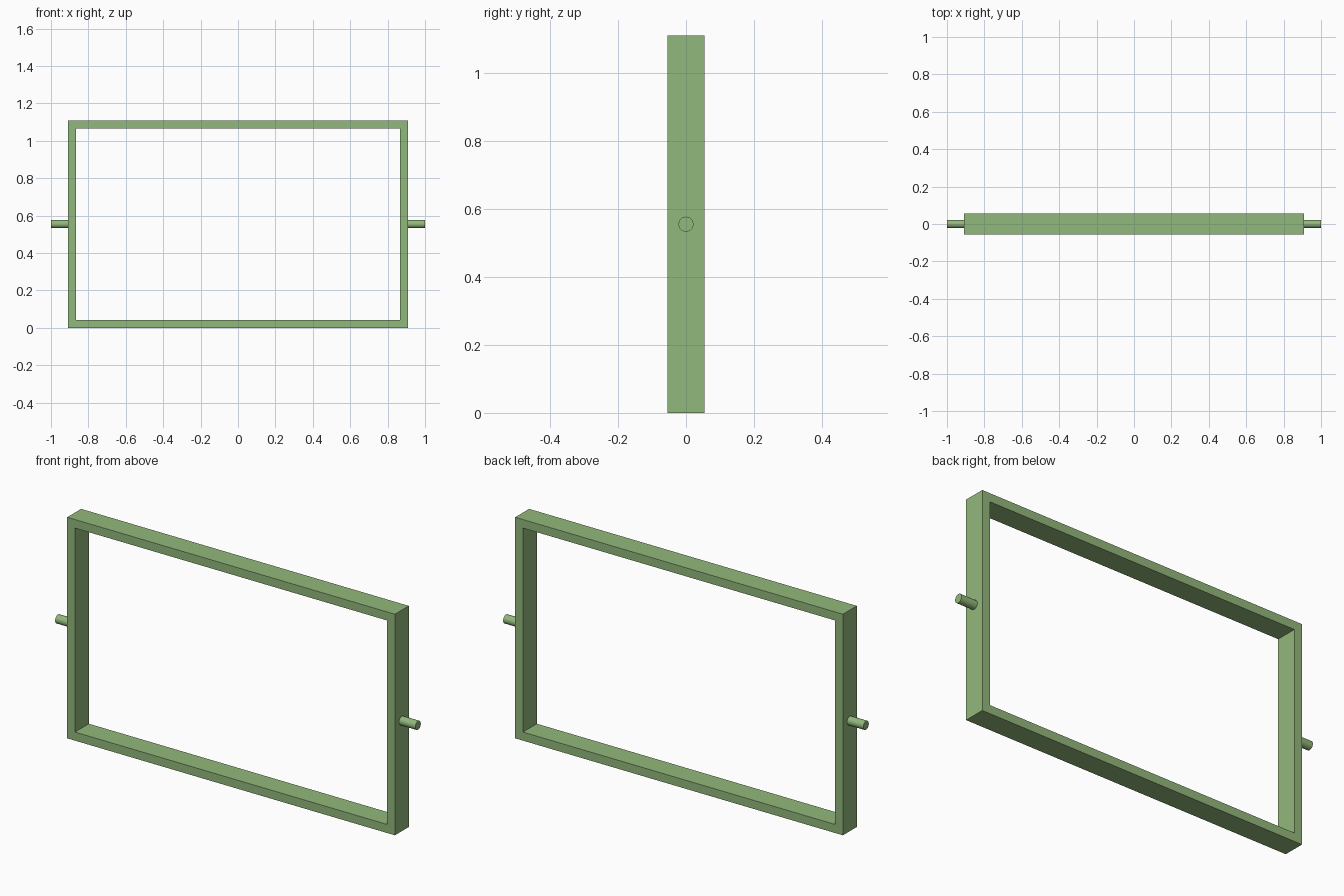
import bpy, bmesh, math

if "Cube" in bpy.data.objects:
    bpy.data.objects.remove(bpy.data.objects["Cube"])

W, H, D, T = 0.91, 1.11, 0.055, 0.043   # half width, height, half depth, bar thickness
PIN_R = 0.022

mat = bpy.data.materials.new("green")
mat.diffuse_color = (0.29, 0.48, 0.20, 1)
mat.use_nodes = True
mat.node_tree.nodes["Principled BSDF"].inputs["Base Color"].default_value = mat.diffuse_color


def finish(bm, name):
    bmesh.ops.recalc_face_normals(bm, faces=bm.faces)
    me = bpy.data.meshes.new(name)
    bm.to_mesh(me)
    bm.free()
    me.materials.append(mat)
    ob = bpy.data.objects.new(name, me)
    bpy.context.collection.objects.link(ob)
    return ob


# Rectangular frame: a square bar section carried round four mitred corners
bm = bmesh.new()
rings = []
for sx, sz in ((-1, -1), (1, -1), (1, 1), (-1, 1)):
    ring = []
    for inset, y in ((0, -D), (0, D), (T, D), (T, -D)):
        ring.append(bm.verts.new((sx * (W - inset), y, H / 2 + sz * (H / 2 - inset))))
    rings.append(ring)
for i in range(4):
    a, b = rings[i], rings[(i + 1) % 4]
    for j in range(4):
        k = (j + 1) % 4
        bm.faces.new((a[j], a[k], b[k], b[j]))
finish(bm, "frame")

# Pivot pins on both sides, slightly embedded in the frame
for side, name in ((-1, "left_pivot_pin"), (1, "right_pivot_pin")):
    x0, x1 = W - 0.01, 1.0
    bpy.ops.mesh.primitive_cylinder_add(
        vertices=32, radius=PIN_R, depth=x1 - x0,
        location=(side * (x0 + x1) / 2, 0, H / 2),
        rotation=(0, math.pi / 2, 0))
    pin = bpy.context.object
    pin.name = name
    pin.data.materials.append(mat)
    bpy.ops.object.shade_smooth_by_angle(angle=math.radians(40))
